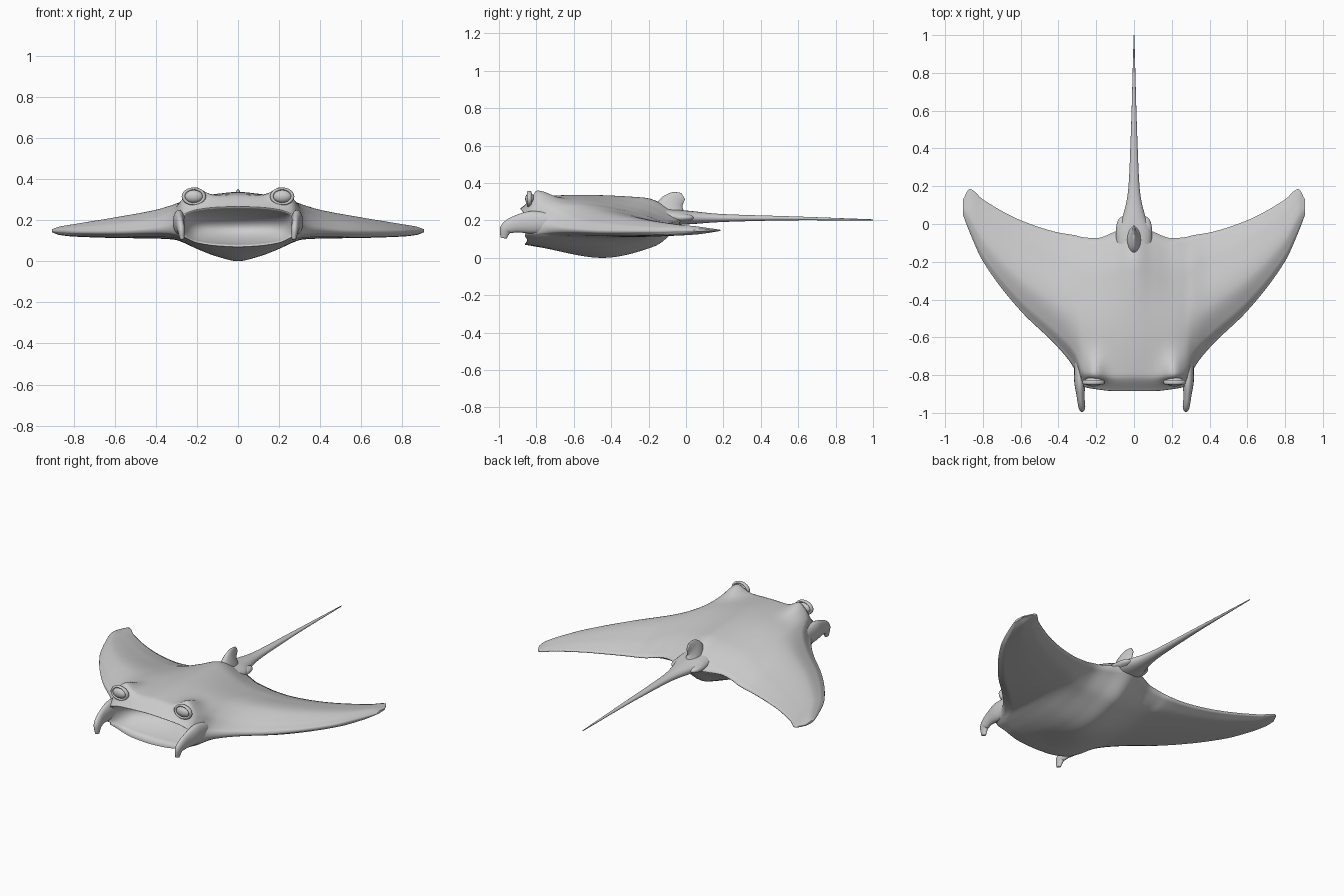
import bpy, bmesh, math
from mathutils import Vector

if "Cube" in bpy.data.objects:
    bpy.data.objects.remove(bpy.data.objects["Cube"])

# Half-span stations: x, front y, rear y, top z at TU, bottom z at BU
TU = [0, .1, .35, .75, 1]
BU = [0, .1, .48, .8, 1]
ROWS = [
    (0,   -.885, .00, .265, .325, .337, .322, .21, .07, .055, .0, .06),
    (.10, -.885, -.04, .262, .32, .328, .295, .20, .075, .06, .022, .08),
    (.20, -.875, -.075, .25, .305, .312, .265, .19, .09, .08, .06, .10),
    (.27, -.86, -.07, .225, .28, .292, .245, .175, .12, .105, .092, .112),
    (.31, -.75, -.06, .20, .255, .277, .23, .165, .13, .115, .105, .116),
    (.40, -.64, -.045, .175, .215, .25, .205, .155, .135, .118, .11, .118),
    (.60, -.45, .02, .157, .185, .213, .183, .148, .132, .116, .113, .12),
    (.80, -.19, .13, .152, .166, .18, .165, .148, .135, .122, .12, .128),
    (.87, -.04, .185, .152, .16, .168, .158, .15, .14, .13, .128, .137),
    (.905, .05, .13, .15, .153, .155, .152, .149, .144, .142, .141, .143),
]


def interp(xs, ys, t, flat_start=False):
    """Shape-preserving cubic interpolation."""
    n = len(xs)
    d = [(ys[i + 1] - ys[i]) / (xs[i + 1] - xs[i]) for i in range(n - 1)]
    m = [0 if flat_start else d[0]]
    for a, b in zip(d, d[1:]):
        m.append(2 * a * b / (a + b) if a * b > 0 else 0)
    m.append(d[-1])
    i = 0
    while i < n - 2 and t > xs[i + 1]:
        i += 1
    h = xs[i + 1] - xs[i]
    s = (t - xs[i]) / h
    return ((2*s**3 - 3*s*s + 1) * ys[i] + (s**3 - 2*s*s + s) * h * m[i]
            + (3*s*s - 2*s**3) * ys[i + 1] + (s**3 - s*s) * h * m[i + 1])


def skin(name, rings):
    """Join closed rings of points into a capped smooth mesh."""
    bm = bmesh.new()
    vs = [[bm.verts.new(p) for p in r] for r in rings]
    n = len(vs[0])
    for a, b in zip(vs, vs[1:]):
        for j in range(n):
            k = (j + 1) % n
            bm.faces.new((a[j], a[k], b[k], b[j]))
    bm.faces.new(vs[0])
    bm.faces.new(vs[-1])
    bmesh.ops.recalc_face_normals(bm, faces=bm.faces)
    for f in bm.faces:
        f.smooth = True
    me = bpy.data.meshes.new(name)
    bm.to_mesh(me)
    bm.free()
    ob = bpy.data.objects.new(name, me)
    bpy.context.collection.objects.link(ob)
    return ob


def tube(name, stations, steps=8, sides=20):
    """Tapered elliptical tube; stations are (x, y, z, half width, half height)."""
    ts = list(range(len(stations)))
    cols = list(zip(*stations))
    fine = [[interp(ts, c, i / steps) for c in cols]
            for i in range((len(ts) - 1) * steps + 1)]
    rings = []
    for i, (x, y, z, rx, rn) in enumerate(fine):
        a, b = fine[max(i - 1, 0)], fine[min(i + 1, len(fine) - 1)]
        tan = Vector(b[:3]) - Vector(a[:3])
        tan.x = 0
        nrm = Vector((1, 0, 0)).cross(tan).normalized()
        rings.append([Vector((x + rx * math.cos(q), y, z)) + nrm * rn * math.sin(q)
                      for q in (2 * math.pi * j / sides for j in range(sides))])
    return skin(name, rings)


def ellipsoid(name, loc, scale):
    bpy.ops.mesh.primitive_uv_sphere_add(segments=28, ring_count=16, radius=1, location=loc)
    ob = bpy.context.object
    ob.name = name
    ob.scale = scale
    bpy.ops.object.shade_smooth()
    return ob


def section(x):
    """Closed profile at one x: back, open mouth or rounded edge, belly."""
    ax = abs(x)
    cols = list(zip(*ROWS))
    v = [interp(cols[0], c, ax, True) for c in cols[1:]]
    yl, yt, top, bot = v[0], v[1], v[2:7], v[7:11] + [v[6] - .006]
    head = max(0, 1 - (ax / .265) ** 2)
    us = [(i / 40) ** 1.5 for i in range(41)]
    loop = []
    for u in reversed(us):
        y = yl + (yt - yl) * u
        # raised brow over each eye
        sy = .03 if y < -.8 else .10
        brow = .058 * math.exp(-((ax - .215) / .06) ** 2 - ((y + .8) / sy) ** 2)
        loop.append((x, y, interp(TU, top, u) + brow))
    depth = .22 * math.sqrt(head) if head > 0 else -.4 * (top[0] - bot[0])
    chin = .025 * min(1, head * 3)
    for i in range(1, 18):
        q = i / 18
        loop.append((x, yl + chin * q + depth * math.sin(math.pi * q) ** .6,
                     top[0] + (bot[0] - top[0]) * q))
    for u in us:
        loop.append((x, yl + chin * (1 - u) + (yt - yl) * u, interp(BU, bot, u)))
    return loop


# Body with wings and mouth cavity
N = 80
skin("body_and_wings", [section(.905 * math.sin(math.pi / 2 * i / N)) for i in range(-N, N + 1)])

# Tail
tube("tail", [(0, -.18, .22, .09, .05), (0, -.06, .217, .095, .042), (0, .04, .215, .06, .034),
              (0, .18, .213, .031, .022), (0, .5, .212, .016, .012), (0, 1.0, .203, .002, .003)])

# Small dorsal fin at the tail root
tube("dorsal_fin", [(0, -.09, .21, .045, .09), (0, -.08, .265, .034, .08),
                    (0, -.055, .305, .016, .055), (0, -.015, .33, .004, .02)])

for s, side in ((-1, "left"), (1, "right")):
    # Curled horn-like head fin
    tube("head_fin_" + side, [(s * .285, -.70, .19, .03, .05), (s * .287, -.82, .19, .03, .06),
                              (s * .283, -.91, .18, .021, .045), (s * .276, -.965, .15, .018, .032),
                              (s * .272, -.975, .105, .010, .016)])
    # Eye and its rim
    ellipsoid("eye_" + side, (s * .215, -.835, .315), (.046, .025, .031))
    bpy.ops.mesh.primitive_torus_add(major_radius=.05, minor_radius=.009, major_segments=32,
                                     minor_segments=10, location=(s * .215, -.838, .315),
                                     rotation=(math.pi / 2, 0, 0))
    rim = bpy.context.object
    rim.name = "eye_rim_" + side
    rim.scale = (1, .74, 1.3)
    bpy.ops.object.shade_smooth()
    # Pelvic lobe beside the tail root
    ellipsoid("pelvic_lobe_" + side, (s * .06, -.03, .215), (.035, .07, .022))
